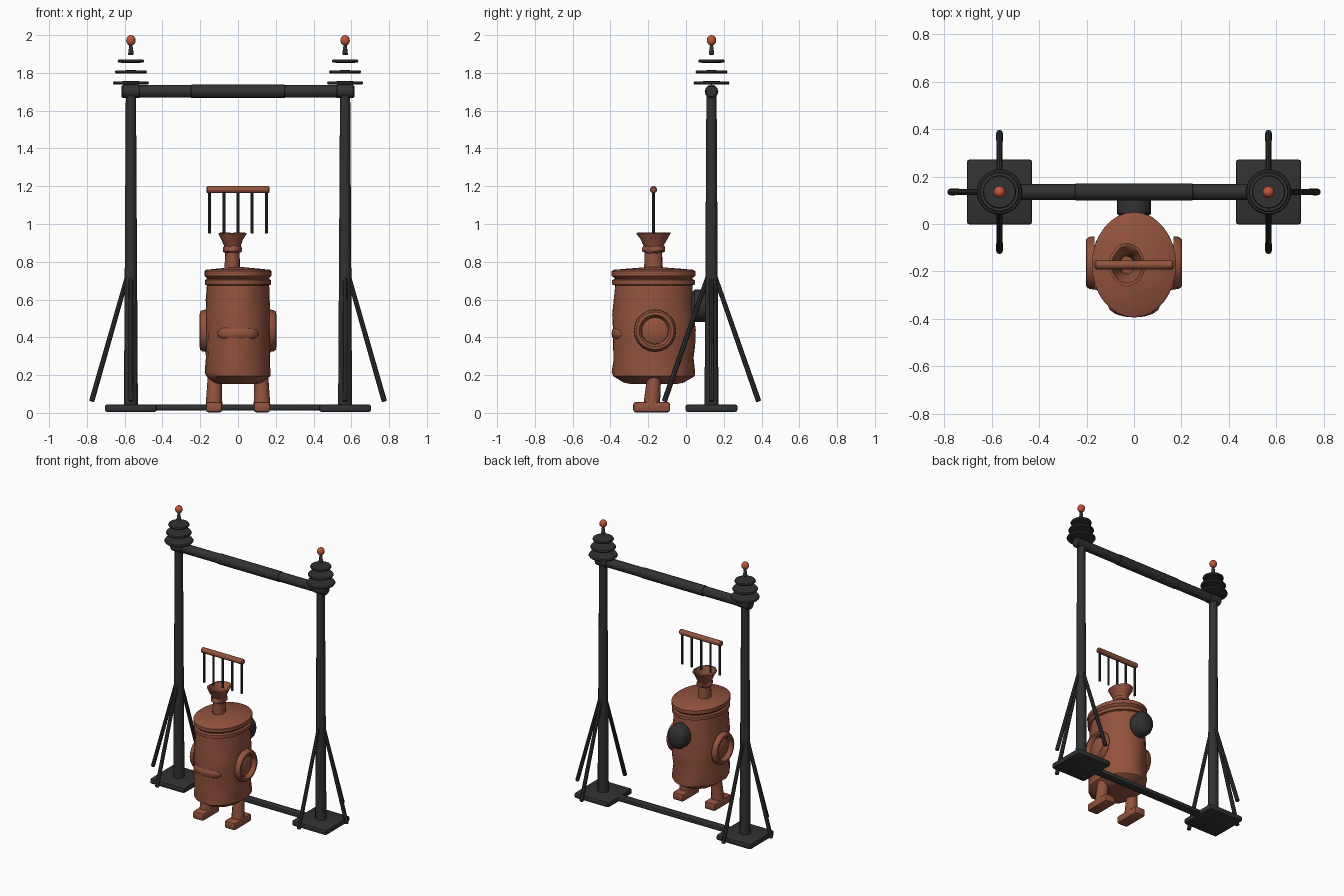
import bpy, bmesh, random
from math import sin, cos, pi
from mathutils import Vector, Matrix

random.seed(4)
if "Cube" in bpy.data.objects:
    bpy.data.objects.remove(bpy.data.objects["Cube"])


def material(name, rgb):
    m = bpy.data.materials.new(name)
    m.use_nodes = True
    m.diffuse_color = (*rgb, 1)
    bsdf = m.node_tree.nodes["Principled BSDF"]
    bsdf.inputs["Base Color"].default_value = (*rgb, 1)
    bsdf.inputs["Roughness"].default_value = 0.7
    return m


IRON = material("dark iron", (0.03, 0.031, 0.032))
COPPER = material("copper", (0.29, 0.085, 0.047))
RED = material("signal red", (0.55, 0.09, 0.04))


def finish(bm, name, mat, smooth=40):
    bmesh.ops.recalc_face_normals(bm, faces=bm.faces)
    mesh = bpy.data.meshes.new(name)
    bm.to_mesh(mesh)
    bm.free()
    mesh.materials.append(mat)
    ob = bpy.data.objects.new(name, mesh)
    bpy.context.collection.objects.link(ob)
    bpy.ops.object.select_all(action="DESELECT")
    ob.select_set(True)
    bpy.context.view_layer.objects.active = ob
    bpy.ops.object.shade_smooth_by_angle(angle=smooth * pi / 180)
    return ob


def lathe(name, profile, mat, loc=(0, 0, 0), sides=24, scale=(1, 1), axis="Z",
          closed=False, dent=0.0, jag=0.0):
    """Spin (radius, height) pairs; dent and jag roughen the walls and the rims."""
    bm = bmesh.new()
    rings = []
    for r, h in profile:
        ring = []
        for i in range(sides):
            a = 2 * pi * i / sides
            k = r * (1 - random.random() * dent)
            dz = random.uniform(-jag, jag / 4)
            ring.append(bm.verts.new((k * cos(a) * scale[0], k * sin(a) * scale[1], h + dz)))
        rings.append(ring)
    pairs = list(zip(rings, rings[1:]))
    if closed:
        pairs.append((rings[-1], rings[0]))
    else:
        bm.faces.new(rings[0][::-1])
        bm.faces.new(rings[-1])
    for low, high in pairs:
        for i in range(sides):
            j = (i + 1) % sides
            bm.faces.new((low[i], low[j], high[j], high[i]))
    if axis != "Z":
        turn = Vector((0, 0, 1)).rotation_difference(Vector(axis)).to_matrix()
        bmesh.ops.rotate(bm, verts=bm.verts, matrix=turn)
    bmesh.ops.translate(bm, verts=bm.verts, vec=loc)
    return finish(bm, name, mat)


def rod(name, start, end, r1, r2, mat, sides=10, bevel=0.004):
    start, end = Vector(start), Vector(end)
    d = end - start
    n = d.length
    profile = [(r1 - bevel, 0), (r1, bevel), (r2, n - bevel), (r2 - bevel, n)]
    return lathe(name, profile, mat, start, sides, axis=d.normalized())


def block(name, size, loc, mat, bevel):
    bm = bmesh.new()
    bmesh.ops.create_cube(bm, size=1, matrix=Matrix.Translation(loc) @ Matrix.Diagonal((*size, 1)))
    bmesh.ops.bevel(bm, geom=bm.edges[:], offset=bevel, segments=2, affect="EDGES", profile=0.5)
    return finish(bm, name, mat)


def ball(name, size, loc, mat):
    bm = bmesh.new()
    bmesh.ops.create_uvsphere(bm, u_segments=16, v_segments=10, radius=1,
                              matrix=Matrix.Translation(loc) @ Matrix.Diagonal((*size, 1)))
    return finish(bm, name, mat, 60)


# Gantry: two posts with base plates, struts, insulator discs and lamps
FY = 0.135
for side, label in ((1, "left"), (-1, "right")):
    x = 0.567 * side
    block(label + "_base_plate", (0.275, 0.275, 0.04), (x, FY, 0.025), IRON, 0.012)
    rod(label + "_post", (x, FY, 0.03), (x, FY, 1.69), 0.037, 0.027, IRON, 12)
    rod(label + "_beam_cap", (x - 0.05, FY, 1.702), (x + 0.05, FY, 1.702), 0.036, 0.036, IRON, 12, 0.008)
    for tag, dx, dy in (("side", side, 0), ("back", 0, 1), ("front", 0, -1)):
        top = (x + dx * 0.02, FY + dy * 0.02, 0.72)
        foot = (x + dx * 0.208, FY + dy * 0.25, 0.06)
        rod(f"{label}_{tag}_strut", top, foot, 0.012, 0.014, IRON, 8)
    for i, (r, z) in enumerate(((0.096, 1.747), (0.085, 1.805), (0.07, 1.862))):
        lens = [(r * 0.3, -0.009), (r * 0.95, -0.008), (r, 0), (r * 0.95, 0.008), (r * 0.3, 0.009)]
        lathe(f"{label}_insulator_disc_{i + 1}", lens, IRON, (x, FY, z))
    rod(label + "_lamp_stem", (x, FY, 1.895), (x, FY, 1.955), 0.015, 0.008, IRON)
    ball(label + "_lamp", (0.025, 0.025, 0.028), (x, FY, 1.972), RED)
rod("top_beam", (-0.58, FY, 1.702), (0.58, FY, 1.702), 0.033, 0.033, IRON, 12)
rod("top_beam_sleeve", (-0.25, FY, 1.702), (0.25, FY, 1.702), 0.036, 0.036, IRON, 12)
block("bottom_beam", (0.9, 0.06, 0.032), (0, FY, 0.028), IRON, 0.012)

# Dented boiler body with its lid
BY = -0.172
OVAL = (0.8, 1)
body = [(0.12, 0.152), (0.165, 0.16), (0.22, 0.195), (0.222, 0.215), (0.218, 0.29), (0.222, 0.36),
        (0.224, 0.44), (0.22, 0.52), (0.214, 0.6), (0.208, 0.69)]
lathe("body", body, COPPER, (0, BY, 0), 28, OVAL, dent=0.05)
lathe("collar", [(0.205, 0.675), (0.219, 0.68), (0.219, 0.703), (0.205, 0.71)], COPPER, (0, BY, 0), 32, OVAL)
lid = [(0.2, 0.705), (0.214, 0.72), (0.222, 0.725), (0.222, 0.75), (0.21, 0.758), (0.03, 0.772)]
lathe("lid", lid, COPPER, (0, BY, 0), 32, OVAL)
ball("chest_bulge", (0.11, 0.05, 0.05), (0, BY - 0.172, 0.42), COPPER)

# Open, ragged funnel on the lid
funnel = [(0.052, 0.755), (0.048, 0.85), (0.062, 0.86), (0.062, 0.878), (0.055, 0.885), (0.072, 0.92),
          (0.094, 0.955), (0.08, 0.955), (0.042, 0.88), (0.036, 0.755)]
lathe("funnel", funnel, COPPER, (-0.03, BY, 0), 16, (0.83, 1), closed=True, dent=0.06, jag=0.007)

# Side portholes: a raised ring around a recessed lens
for side, label in ((1, "left"), (-1, "right")):
    ring = [(0.112, 0), (0.11, 0.022), (0.1, 0.034), (0.085, 0.036), (0.074, 0.024), (0.07, 0)]
    lathe(label + "_porthole_ring", ring, COPPER, (side * 0.167, BY + 0.008, 0.435), 20,
          axis=(side, 0, 0), closed=True)
    lens = [(0.076, 0), (0.07, 0.012), (0.045, 0.022), (0.015, 0.026)]
    lathe(label + "_porthole_lens", lens, COPPER, (side * 0.164, BY + 0.008, 0.435), 16, axis=(side, 0, 0))

# Legs and feet
for side, label in ((1, "left"), (-1, "right")):
    x = 0.127 * side
    rod(label + "_leg", (x * 0.97, BY + 0.005, 0.21), (x, BY - 0.01, 0.04), 0.036, 0.044, COPPER, 12)
    block(label + "_foot", (0.086, 0.195, 0.056), (x, BY - 0.01, 0.03), COPPER, 0.014)

# Back canister
canister = [(0.07, 0), (0.085, 0.015), (0.085, 0.07), (0.07, 0.095), (0.035, 0.108)]
lathe("back_canister", canister, IRON, (0, 0.03, 0.567), 20, (0.85, 1), axis=(0, 1, 0))

# Hanging comb above the funnel
rod("comb_bar", (-0.167, BY, 1.182), (0.167, BY, 1.182), 0.019, 0.019, COPPER, 12, 0.006)
for i in range(5):
    x = 0.075 * (i - 2)
    rod(f"comb_tooth_{i + 1}", (x, BY, 1.175), (x, BY, 0.95), 0.008, 0.008, IRON, 8, 0.002)
